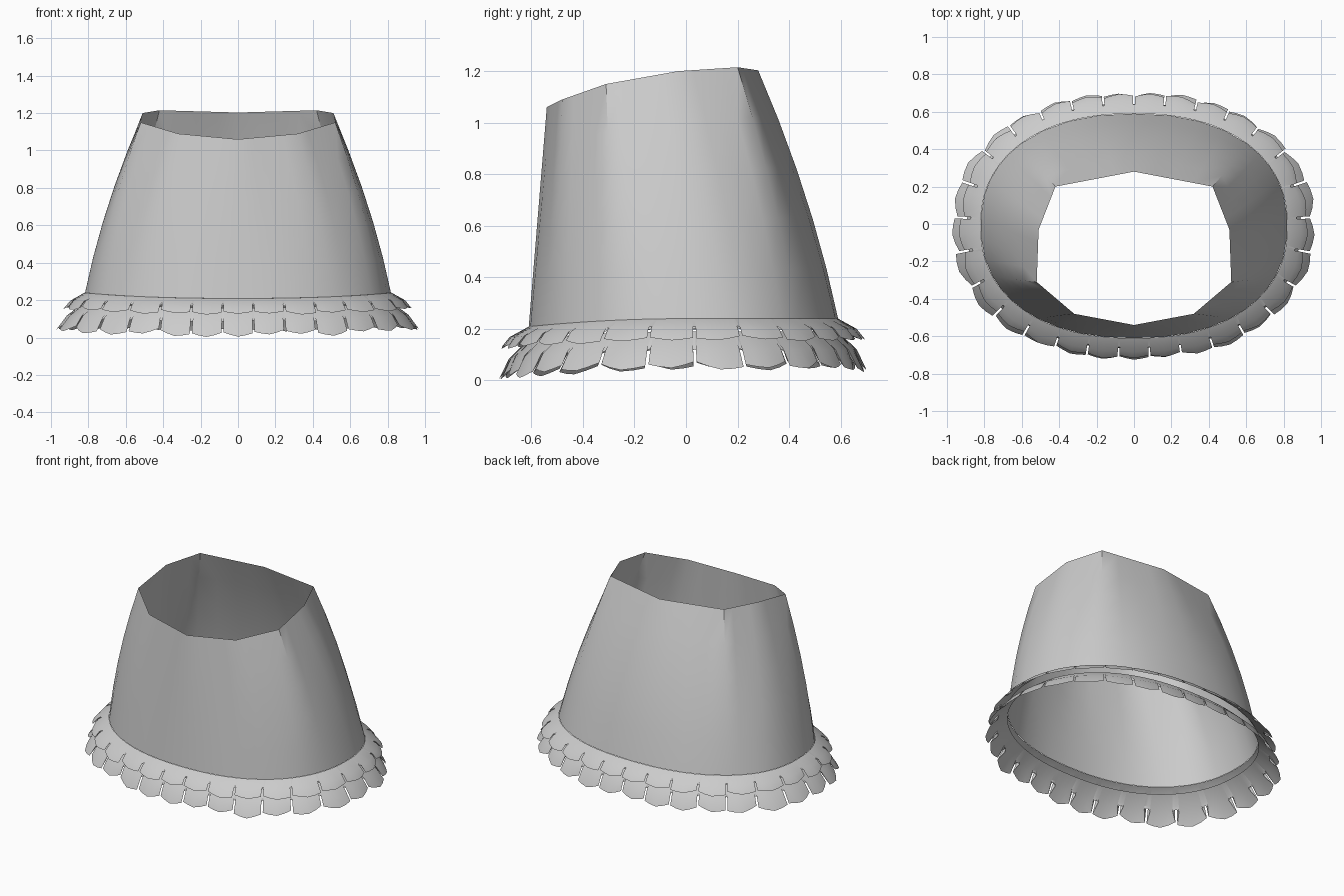
import bpy, bmesh, math, random
from mathutils import Vector

random.seed(4)
if "Cube" in bpy.data.objects:
    bpy.data.objects.remove(bpy.data.objects["Cube"])

grey = bpy.data.materials.new("cloth grey")
grey.use_nodes = True
grey.diffuse_color = (0.6, 0.6, 0.6, 1)
grey.node_tree.nodes["Principled BSDF"].inputs["Base Color"].default_value = (0.6, 0.6, 0.6, 1)

RX, RY, CY, POWER = 0.82, 0.6, -0.01, 2.25


def hem(angle):
    """Point on the rounded hem outline of the skirt."""
    c, s = math.cos(angle), math.sin(angle)
    x = RX * math.copysign(abs(c) ** (2 / POWER), c)
    y = CY + RY * math.copysign(abs(s) ** (2 / POWER), s)
    return Vector((x, y, 0.24 - 0.03 * max(0, -y / RY) ** 2))


def loft(name, rows, angle):
    """Skin a list of closed rings with quads."""
    bm = bmesh.new()
    rings = [[bm.verts.new(p) for p in row] for row in rows]
    n = len(rows[0])
    for low, high in zip(rings, rings[1:]):
        for i in range(n):
            j = (i + 1) % n
            bm.faces.new((low[i], low[j], high[j], high[i]))
    mesh = bpy.data.meshes.new(name)
    bm.to_mesh(mesh)
    bm.free()
    obj = bpy.data.objects.new(name, mesh)
    bpy.context.collection.objects.link(obj)
    mesh.materials.append(grey)
    bpy.ops.object.select_all(action='DESELECT')
    obj.select_set(True)
    bpy.context.view_layer.objects.active = obj
    bpy.ops.object.shade_smooth_by_angle(angle=math.radians(angle))


# Skirt: ten-sided sloping waist blended down to the round hem
half = [(0, 0.28, 1.203), (0.42, 0.2, 1.215), (0.51, -0.03, 1.2),
        (0.52, -0.31, 1.15), (0.32, -0.48, 1.09), (0, -0.54, 1.06)]
waist = [Vector(p) for p in half]
waist = [Vector((-p.x, p.y, p.z)) for p in waist[1:-1]] + waist[::-1]
waist.sort(key=lambda p: math.atan2(p.y + 0.13, p.x))
SPLIT = 4
columns = []
for i, a in enumerate(waist):
    b = waist[(i + 1) % len(waist)]
    a0, a1 = (math.atan2((p.y + 0.13) / 0.41, p.x / 0.52) for p in (a, b))
    if a1 < a0:
        a1 += math.tau
    for k in range(SPLIT):
        f = k / SPLIT
        columns.append((hem(a0 + (a1 - a0) * f), a.lerp(b, f)))

rows = []
for t in (0, 0.2, 0.4, 0.6, 0.8, 1):
    row = []
    for low, high in columns:
        out = Vector((low.x / RX, max(0, low.y / RY), 0))
        row.append(low.lerp(high, t) + out * 0.11 * t * (1 - t))
    rows.append(row)
loft("skirt", rows, 40)

# Evenly spaced lookup along the hem, starting at the middle of the back
STEPS = 720
path = [hem(math.pi / 2 + math.tau * i / STEPS) for i in range(STEPS + 1)]
lengths = [0]
for a, b in zip(path, path[1:]):
    lengths.append(lengths[-1] + (b - a).length)


def along(fraction):
    """Hem point and outward direction at a fraction of its length."""
    goal = fraction % 1 * lengths[-1]
    i = next(k for k in range(STEPS) if lengths[k + 1] >= goal)
    p = path[i].lerp(path[i + 1], (goal - lengths[i]) / (lengths[i + 1] - lengths[i]))
    tangent = (path[i + 1] - path[i]).normalized()
    return p, Vector((tangent.y, -tangent.x, 0)).normalized()


PLEATS = 29
# Position across one pleat and how far that fold reaches outward
FOLDS = [(0, 0.5), (0.11, 0.55), (0.03, 0.92), (0.25, 1), (0.5, 1.06),
         (0.75, 1), (0.97, 0.92), (0.89, 0.55)]


def ruffle(name, start_drop, reach, drop, side_reach):
    """Ring of box pleats flaring out and down from the hem."""
    rows = [[], [], []]
    for i in range(PLEATS):
        tilt = random.uniform(-0.08, 0.08)
        size = random.uniform(0.94, 1.06)
        for u, fold in FOLDS:
            p, out = along((i + u) / PLEATS)
            amount = fold * size + tilt * (u - 0.5) * 2 * (fold > 0.6)
            length = reach + side_reach * abs(p.x / RX) ** 3
            for row, t in zip(rows, (0, 0.5, 1)):
                k = t * (1 + (amount - 1) * t)
                bulge = 0.02 * math.sin(math.pi * t)
                row.append(p + out * (length * k + bulge * fold)
                           - Vector((0, 0, start_drop + drop * k)))
    loft(name, rows, 30)


# Two tiers of pleated trim
ruffle("upper_ruffle", 0, 0.105, 0.08, 0.0)
ruffle("lower_ruffle", 0.05, 0.105, 0.14, 0.04)
